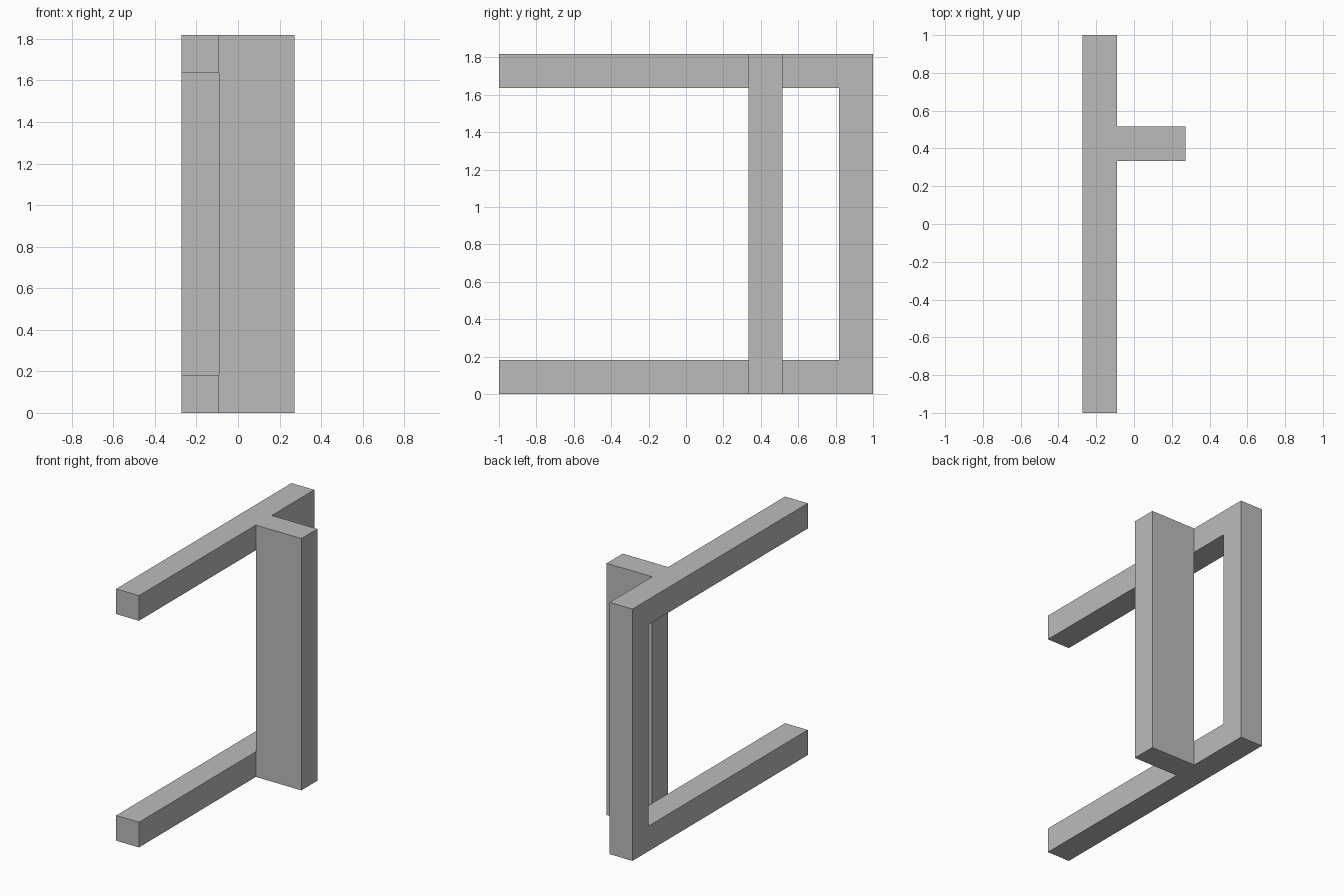
import bpy
import bmesh

cube = bpy.data.objects.get("Cube")
if cube:
    bpy.data.objects.remove(cube, do_unlink=True)

U = 2 / 11             # beam thickness
HEIGHT = 10 * U
LEFT_X = -1.5 * U      # outer side of the bracket

grey = bpy.data.materials.new("plain_grey")
grey.use_nodes = True
colour = (0.5, 0.5, 0.5, 1)
grey.diffuse_color = colour
grey.node_tree.nodes["Principled BSDF"].inputs["Base Color"].default_value = colour


def extrude_profile(name, points, depth):
    """Fill a closed outline and extrude it along the vector depth."""
    bm = bmesh.new()
    face = bm.faces.new([bm.verts.new(p) for p in points])
    result = bmesh.ops.extrude_face_region(bm, geom=[face], use_keep_orig=True)
    moved = [g for g in result["geom"] if isinstance(g, bmesh.types.BMVert)]
    bmesh.ops.translate(bm, verts=moved, vec=depth)
    bmesh.ops.recalc_face_normals(bm, faces=bm.faces)
    mesh = bpy.data.meshes.new(name)
    bm.to_mesh(mesh)
    bm.free()
    mesh.materials.append(grey)
    obj = bpy.data.objects.new(name, mesh)
    bpy.context.collection.objects.link(obj)
    return obj


# Square-section bracket: two long arms joined by a rear post
outline = [(-1, 0), (1, 0), (1, HEIGHT), (-1, HEIGHT),
           (-1, HEIGHT - U), (1 - U, HEIGHT - U), (1 - U, U), (-1, U)]
extrude_profile("bracket_frame", [(LEFT_X, y, z) for y, z in outline], (U, 0, 0))

# Upright plate standing against the inner side of the bracket
inner_x, outer_x = LEFT_X + U, -LEFT_X
front_y = 1 / 3
back_y = front_y + U
plate = [(inner_x, front_y), (outer_x, front_y), (outer_x, back_y), (inner_x, back_y)]
extrude_profile("upright_plate", [(x, y, 0) for x, y in plate], (0, 0, HEIGHT))
